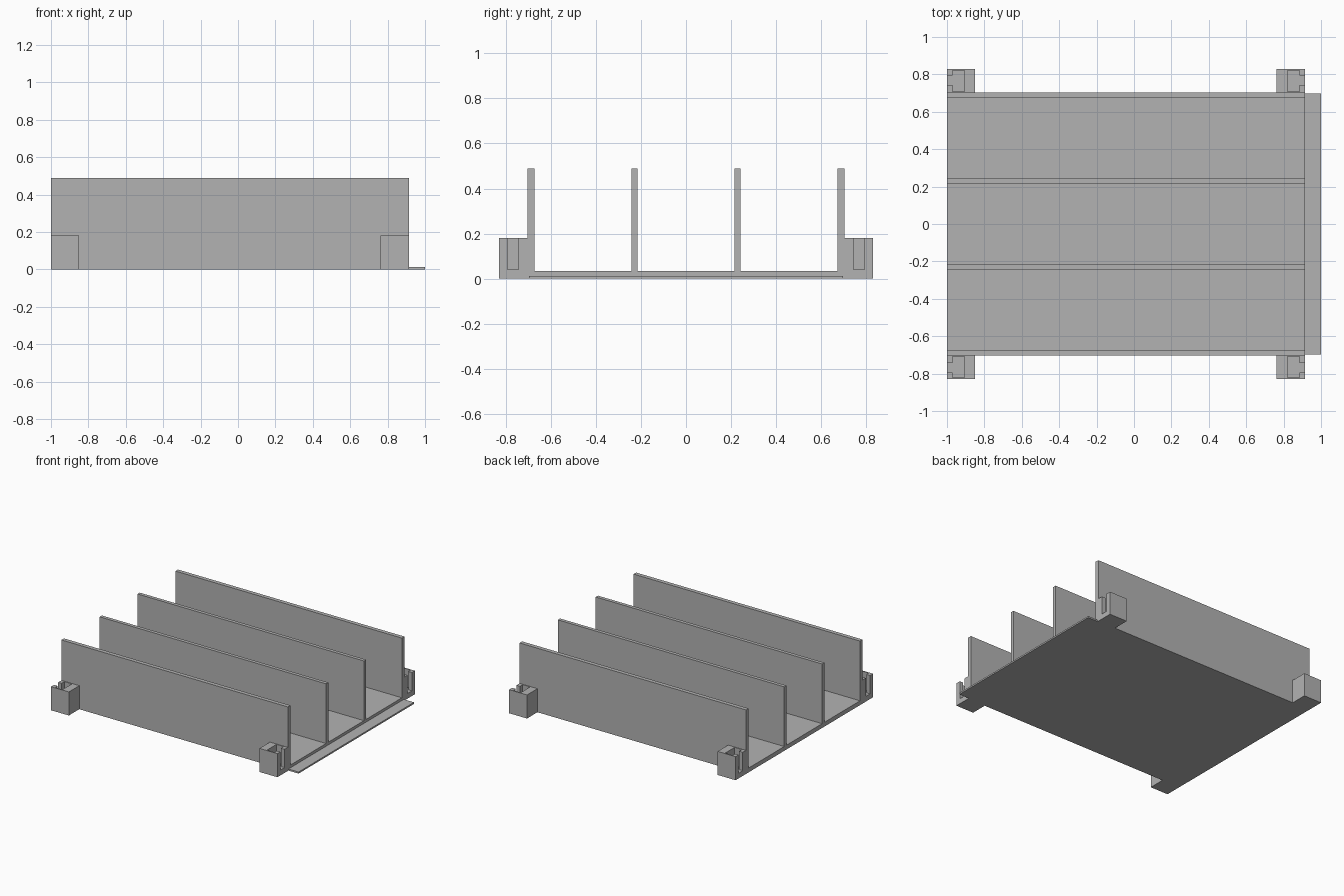
import bpy
import bmesh

cube = bpy.data.objects.get("Cube")
if cube:
    bpy.data.objects.remove(cube, do_unlink=True)

grey = bpy.data.materials.new("plain grey")
grey.use_nodes = True
colour = (0.45, 0.45, 0.45, 1)
grey.diffuse_color = colour
grey.node_tree.nodes["Principled BSDF"].inputs["Base Color"].default_value = colour

X0, X1 = -1.0, 0.914           # ends of the tray
OUT, FLOOR, TOP = 0.704, 0.033, 0.489
MID_X = (X0 + X1) / 2


def prism(name, start, end, mirror_x=False, mirror_y=False):
    """Join two matching outlines into a closed solid."""
    bm = bmesh.new()
    a = [bm.verts.new(p) for p in start]
    b = [bm.verts.new(p) for p in end]
    bm.faces.new(a)
    bm.faces.new(b)
    for i in range(len(a)):
        j = (i + 1) % len(a)
        bm.faces.new((a[i], a[j], b[j], b[i]))
    for v in bm.verts:
        if mirror_x:
            v.co.x = 2 * MID_X - v.co.x
        if mirror_y:
            v.co.y = -v.co.y
    bmesh.ops.recalc_face_normals(bm, faces=bm.faces)
    mesh = bpy.data.meshes.new(name)
    bm.to_mesh(mesh)
    bm.free()
    mesh.materials.append(grey)
    obj = bpy.data.objects.new(name, mesh)
    bpy.context.collection.objects.link(obj)
    return obj


def upright(name, outline, z0, z1, **mirror):
    return prism(name, [(x, y, z0) for x, y in outline],
                 [(x, y, z1) for x, y in outline], **mirror)


def rect(x0, x1, y0, y1):
    return [(x0, y0), (x1, y0), (x1, y1), (x0, y1)]


# Tray with four dividing walls: a comb section drawn along x
section = [(-OUT, 0)]
for y0, y1 in ((-OUT, -0.673), (-0.242, -0.215), (0.215, 0.242), (0.673, OUT)):
    if y0 > -OUT:
        section.append((y0, FLOOR))
    section += [(y0, TOP), (y1, TOP)]
    if y1 < OUT:
        section.append((y1, FLOOR))
section.append((OUT, 0))
prism("divided_tray", [(X0, y, z) for y, z in section],
      [(X1, y, z) for y, z in section])

# Thin lip along the open end
upright("end_lip", rect(X1, 1.0, -0.697, 0.697), 0, 0.012)

# Corner connectors: solid foot below a C-shaped socket open outward and upward
EDGE, IN_X = 0.83, -0.849
SLOT0, SLOT1 = 0.743, 0.793
POCKET = (-0.97, -0.907, 0.709, 0.822)
px0, px1, py0, py1 = POCKET
socket = [(X0, OUT), (IN_X, OUT), (IN_X, EDGE), (X0, EDGE),
          (X0, SLOT1), (px0, SLOT1), (px0, py1), (px1, py1),
          (px1, py0), (px0, py0), (px0, SLOT0), (X0, SLOT0)]
for end, mx in (("right", False), ("left", True)):
    for side, my in (("back", False), ("front", True)):
        tag = f"{side}_{end}"
        upright(f"{tag}_connector_foot", rect(X0, IN_X, OUT, EDGE), 0, 0.04,
                mirror_x=mx, mirror_y=my)
        upright(f"{tag}_connector_socket", socket, 0.04, 0.18,
                mirror_x=mx, mirror_y=my)
